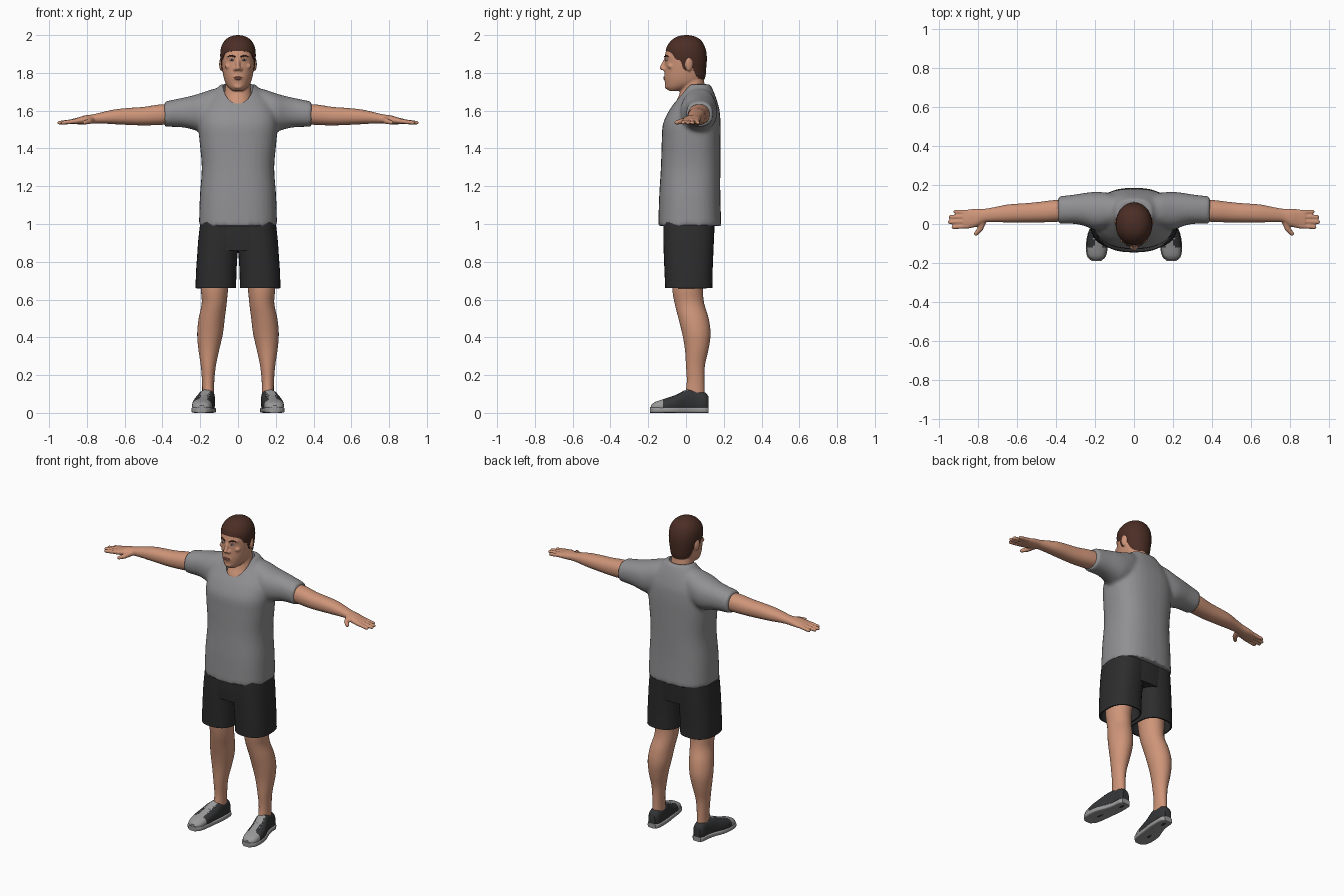
import bpy, bmesh, math
from mathutils import Vector, Matrix

if "Cube" in bpy.data.objects:
    bpy.data.objects.remove(bpy.data.objects["Cube"])


def material(name, *rgb):
    m = bpy.data.materials.new(name)
    m.use_nodes = True
    m.diffuse_color = (*rgb, 1)
    m.node_tree.nodes["Principled BSDF"].inputs["Base Color"].default_value = (*rgb, 1)
    return m


SKIN = material("skin", .62, .30, .19)
SHIRT = material("grey_cotton", .28, .28, .29)
SHORTS = material("black_cloth", .026, .026, .027)
HAIR = material("brown_hair", .07, .027, .018)
CANVAS = material("dark_canvas", .035, .036, .038)
RUBBER = material("pale_rubber", .32, .32, .325)
WHITE = material("eye_white", .6, .58, .55)
IRIS = material("eye_dark", .03, .025, .025)
LIPS = material("lips", .45, .17, .12)


def sample(st, t):
    """Smooth interpolation of the station table at t."""
    i = 0
    while i < len(st) - 2 and t > st[i + 1][0]:
        i += 1
    p, q = st[i], st[i + 1]
    o, r = st[max(i - 1, 0)], st[min(i + 2, len(st) - 1)]
    h = q[0] - p[0]
    u = (t - p[0]) / h
    out = []
    for k in range(1, len(p)):
        m0 = (q[k] - o[k]) / (q[0] - o[0]) * h
        m1 = (r[k] - p[k]) / (r[0] - p[0]) * h
        d = q[k] - p[k]
        out.append(p[k] + u * (m0 + u * (3 * d - 2 * m0 - m1 + u * (m0 + m1 - 2 * d))))
    return out


def oval(ext, ang, e, pad=0):
    """Point on a superellipse given its extents (a0, a1, b0, b1)."""
    a0, a1, b0, b1 = ext
    c, s = math.cos(ang), math.sin(ang)
    f = lambda v: math.copysign(abs(v) ** (2 / e), v)
    return ((a0 + a1) / 2 + ((a1 - a0) / 2 + pad) * f(c),
            (b0 + b1) / 2 + ((b1 - b0) / 2 + pad) * f(s))


def skin_rings(bm, rings, caps):
    rows = [[bm.verts.new(p) for p in ring] for ring in rings]
    n = len(rows[0])
    for lo, hi in zip(rows, rows[1:]):
        for j in range(n):
            bm.faces.new((lo[j], lo[(j + 1) % n], hi[(j + 1) % n], hi[j]))
    for k in caps:
        bm.faces.new(rows[k])


def loft(bm, st, axis="z", e=2.0, n=32, sub=4, caps=(0, -1), side=1):
    ts = [p[0] + (q[0] - p[0]) * k / sub for p, q in zip(st, st[1:]) for k in range(sub)]
    rings = []
    for t in ts + [st[-1][0]]:
        ring = []
        for j in range(n):
            a, b = oval(sample(st, t), math.tau * j / n, e)
            x, y, z = {"x": (t, a, b), "y": (a, t, b), "z": (a, b, t)}[axis]
            ring.append((x * side, y, z))
        rings.append(ring)
    skin_rings(bm, rings, caps)


def centred(st):
    """Turn (z, half width, y0, y1) rows into full extents."""
    return [(z, -w, w, y0, y1) for z, w, y0, y1 in st]


def capsule(bm, p, q, r0, r1):
    p, q = Vector(p), Vector(q)
    rot = (q - p).to_track_quat("Z", "Y")
    for v in bmesh.ops.create_uvsphere(bm, u_segments=14, v_segments=9, radius=1)["verts"]:
        far = v.co.z > 0
        v.co = (q if far else p) + rot @ (v.co * (r1 if far else r0))


def ball(bm, at, size, tilt=0):
    m = Matrix.Translation(at) @ Matrix.Rotation(tilt, 4, "Z") @ Matrix.Diagonal((*size, 1))
    bmesh.ops.create_uvsphere(bm, u_segments=20, v_segments=12, radius=1, matrix=m)


def finish(bm, name, *mats, voxel=0, smooth=4, thick=0, mirror=False, cutter=None):
    bmesh.ops.recalc_face_normals(bm, faces=bm.faces)
    me = bpy.data.meshes.new(name)
    bm.to_mesh(me)
    bm.free()
    for m in mats:
        me.materials.append(m)
    ob = bpy.data.objects.new(name, me)
    bpy.context.collection.objects.link(ob)
    if voxel:
        mod = ob.modifiers.new("blend", "REMESH")
        mod.mode, mod.voxel_size = "VOXEL", voxel
        mod = ob.modifiers.new("soften", "SMOOTH")
        mod.iterations = smooth
    if thick:
        mod = ob.modifiers.new("thickness", "SOLIDIFY")
        mod.thickness = thick
    if cutter:
        mod = ob.modifiers.new("opening", "BOOLEAN")
        mod.operation, mod.object, mod.solver = "DIFFERENCE", cutter, "EXACT"
    if mirror:
        ob.modifiers.new("pair", "MIRROR").use_mirror_merge = False
    bpy.ops.object.select_all(action="DESELECT")
    bpy.context.view_layer.objects.active = ob
    ob.select_set(True)
    for mod in list(ob.modifiers):
        bpy.ops.object.modifier_apply(modifier=mod.name)
    bpy.ops.object.shade_smooth_by_angle(angle=math.radians(45))
    return ob


# Shirt: torso and sleeves blended, with a neck opening
bm = bmesh.new()
loft(bm, [(1.58, -.08, .08, -.064, .112), (1.82, -.08, .08, -.064, .112)], sub=1)
neck_cutter = finish(bm, "neck_cutter", SHIRT)
neck_cutter.hide_render = True
bm = bmesh.new()
loft(bm, centred([(.99, .207, -.147, .187), (1.15, .202, -.142, .182), (1.3, .192, -.133, .182),
                  (1.45, .205, -.128, .183), (1.53, .21, -.122, .183), (1.6, .2, -.09, .178),
                  (1.65, .17, -.055, .165), (1.7, .125, -.02, .147), (1.74, .092, 0, .128)]), e=2.5)
for side in (1, -1):
    loft(bm, [(.05, 0, .14, 1.5, 1.725), (.13, -.02, .16, 1.5, 1.715), (.2, -.03, .165, 1.49, 1.692),
              (.25, -.012, .16, 1.503, 1.678), (.3, 0, .152, 1.512, 1.667),
              (.39, 0, .142, 1.515, 1.648)], "x", e=2.2, side=side)
finish(bm, "shirt", SHIRT, voxel=.011, smooth=5, cutter=neck_cutter)
bpy.data.objects.remove(neck_cutter)

# Shorts: hip section and two open legs
bm = bmesh.new()
loft(bm, centred([(.86, .205, -.115, .142), (.93, .206, -.12, .148), (1.03, .195, -.12, .155)]), e=2.6)
finish(bm, "shorts_hips", SHORTS)
bm = bmesh.new()
loft(bm, [(.66, .01, .225, -.11, .14), (.75, .008, .222, -.114, .141), (.85, .001, .215, -.118, .145),
          (.92, -.01, .21, -.12, .148), (1.02, -.01, .198, -.12, .152)], e=2.5, caps=(-1,))
finish(bm, "shorts_legs", SHORTS, thick=.008, mirror=True)

# Legs
bm = bmesh.new()
loft(bm, [(.82, .03, .2, -.08, .1), (.65, .053, .196, -.072, .09), (.58, .06, .192, -.06, .096),
          (.5, .07, .208, -.04, .12), (.42, .08, .216, -.02, .13), (.34, .098, .21, -.006, .12),
          (.25, .117, .197, 0, .1), (.16, .126, .19, .004, .097), (.07, .125, .19, -.01, .1)][::-1])
finish(bm, "legs", SKIN, mirror=True)

# Shoes: canvas upper with pale toe cap and tongue, on a rubber sole
shoe = [(-.186, .172, .214, .014, .04), (-.165, .15, .236, .004, .057), (-.11, .137, .243, 0, .076),
        (-.05, .13, .234, 0, .097), (0, .123, .214, 0, .122), (.05, .121, .2, 0, .124),
        (.1, .124, .195, 0, .108), (.118, .138, .184, .01, .09)]
bm = bmesh.new()
loft(bm, shoe, "y", e=2.4, n=40, sub=5)
for f in bm.faces:
    c = f.calc_center_median()
    tongue = abs(c.x - .168 + .14 * c.y) < .022 and c.z > .06 and c.y < .005
    f.material_index = int(c.y < -.125 or tongue)
finish(bm, "shoe_uppers", CANVAS, RUBBER, mirror=True)
bm = bmesh.new()
loft(bm, [(y * 1.02, a - .004, b + .004, 0, .03) for y, a, b, _, _ in shoe], "y", e=5)
finish(bm, "shoe_soles", RUBBER, mirror=True)
bm = bmesh.new()
for y, z in ((-.075, .089), (-.05, .099), (-.025, .111)):
    x = .171 - .14 * y
    capsule(bm, (x - .026, y, z - .008), (x + .026, y, z - .008), .006, .006)
finish(bm, "shoe_laces", RUBBER, mirror=True)

# Arms with hands
bm = bmesh.new()
loft(bm, [(.33, .015, .13, 1.53, 1.636), (.42, .01, .122, 1.524, 1.632), (.5, .008, .112, 1.522, 1.62),
          (.57, .008, .106, 1.524, 1.615), (.65, .008, .1, 1.528, 1.607), (.72, .01, .086, 1.532, 1.592),
          (.77, .008, .078, 1.532, 1.58), (.81, -.014, .078, 1.528, 1.575),
          (.85, -.022, .075, 1.528, 1.563), (.88, -.018, .07, 1.53, 1.556)], "x", e=2.2)
for y0, y1, tip in ((.06, .063, .918), (.038, .036, .942), (.014, .01, .946), (-.01, -.016, .928)):
    capsule(bm, (.85, y0, 1.546), (tip, y1, 1.536), .0135, .0105)
capsule(bm, (.775, .015, 1.55), (.79, -.025, 1.543), .018, .015)
capsule(bm, (.79, -.025, 1.543), (.812, -.05, 1.537), .015, .011)
finish(bm, "arms", SKIN, voxel=.005, smooth=3, mirror=True)

# Head, neck, nose and ears blended
skull = centred([(1.705, .03, -.092, -.03), (1.722, .05, -.106, .03), (1.745, .066, -.111, .08),
                 (1.78, .077, -.114, .1), (1.82, .083, -.112, .102), (1.86, .087, -.111, .104),
                 (1.9, .088, -.11, .103), (1.935, .083, -.098, .094), (1.965, .067, -.076, .077),
                 (1.984, .044, -.05, .053), (1.992, .022, -.025, .027), (1.995, .002, -.002, .004)])


def face_y(x, z):
    _, w, y0, y1 = sample(skull, z)
    return (y0 + y1) / 2 - (y1 - y0) / 2 * (1 - (abs(x) / w) ** 2.1) ** (1 / 2.1)


bm = bmesh.new()
loft(bm, skull, e=2.1, n=40)
loft(bm, centred([(1.56, .075, -.05, .1), (1.63, .077, -.06, .106), (1.68, .073, -.038, .106),
                  (1.73, .067, -.026, .1), (1.8, .06, -.02, .088)]))
capsule(bm, (0, -.106, 1.875), (0, -.127, 1.826), .009, .013)
ball(bm, (0, -.108, 1.772), (.028, .009, .016))
ball(bm, (0, -.1, 1.728), (.024, .013, .014))
for s in (1, -1):
    ball(bm, (s * .014, -.116, 1.82), (.01, .011, .009))
    ball(bm, (s * .089, .016, 1.846), (.009, .021, .036), s * .35)
    capsule(bm, (s * .014, face_y(.014, 1.889) + .005, 1.887),
            (s * .052, face_y(.052, 1.889) + .005, 1.888), .01, .009)
    ball(bm, (s * .05, face_y(.05, 1.835) + .01, 1.835), (.022, .015, .014))
finish(bm, "head", SKIN, voxel=.0055, smooth=3)

# Eyes, brows and lips
for name, mat, size, out in (("eye_whites", WHITE, (.0125, .006, .0055), 0),
                             ("irises", IRIS, (.0052, .003, .0052), .0045)):
    bm = bmesh.new()
    ball(bm, (.033, face_y(.033, 1.868) - out, 1.868), size, .3)
    finish(bm, name, mat, mirror=True)
bm = bmesh.new()
capsule(bm, (.018, face_y(.018, 1.89) - .002, 1.886), (.037, face_y(.037, 1.89) - .002, 1.892), .0045, .004)
capsule(bm, (.037, face_y(.037, 1.89) - .002, 1.892), (.053, face_y(.053, 1.89) - .002, 1.887), .004, .003)
finish(bm, "eyebrows", HAIR, mirror=True)
bm = bmesh.new()
ball(bm, (0, -.1145, 1.776), (.024, .006, .0045))
ball(bm, (0, -.1145, 1.768), (.02, .006, .005))
finish(bm, "mouth", LIPS)

# Hair: a shell over the skull, from the hairline to the crown
hairline = [(0, 1.917), (35, 1.912), (52, 1.9), (64, 1.872), (78, 1.862), (86, 1.82), (98, 1.815),
            (108, 1.835), (120, 1.79), (140, 1.768), (180, 1.765)]
rings = []
for k in range(19):
    t = k / 18
    ring = []
    for j in range(64):
        ang = math.tau * j / 64
        off = abs((math.degrees(ang) + 90 + 180) % 360 - 180)
        low = sample(hairline, off)[0]
        z = low + (1.995 - low) * math.sin(t * math.pi / 2)
        pad = .002 + .004 * min(1, t * 4)
        ring.append((*oval(sample(skull, z), ang, 2.1, pad), z + .005 * t))
    rings.append(ring)
bm = bmesh.new()
skin_rings(bm, rings, (-1,))
finish(bm, "hair", HAIR, thick=.007)
